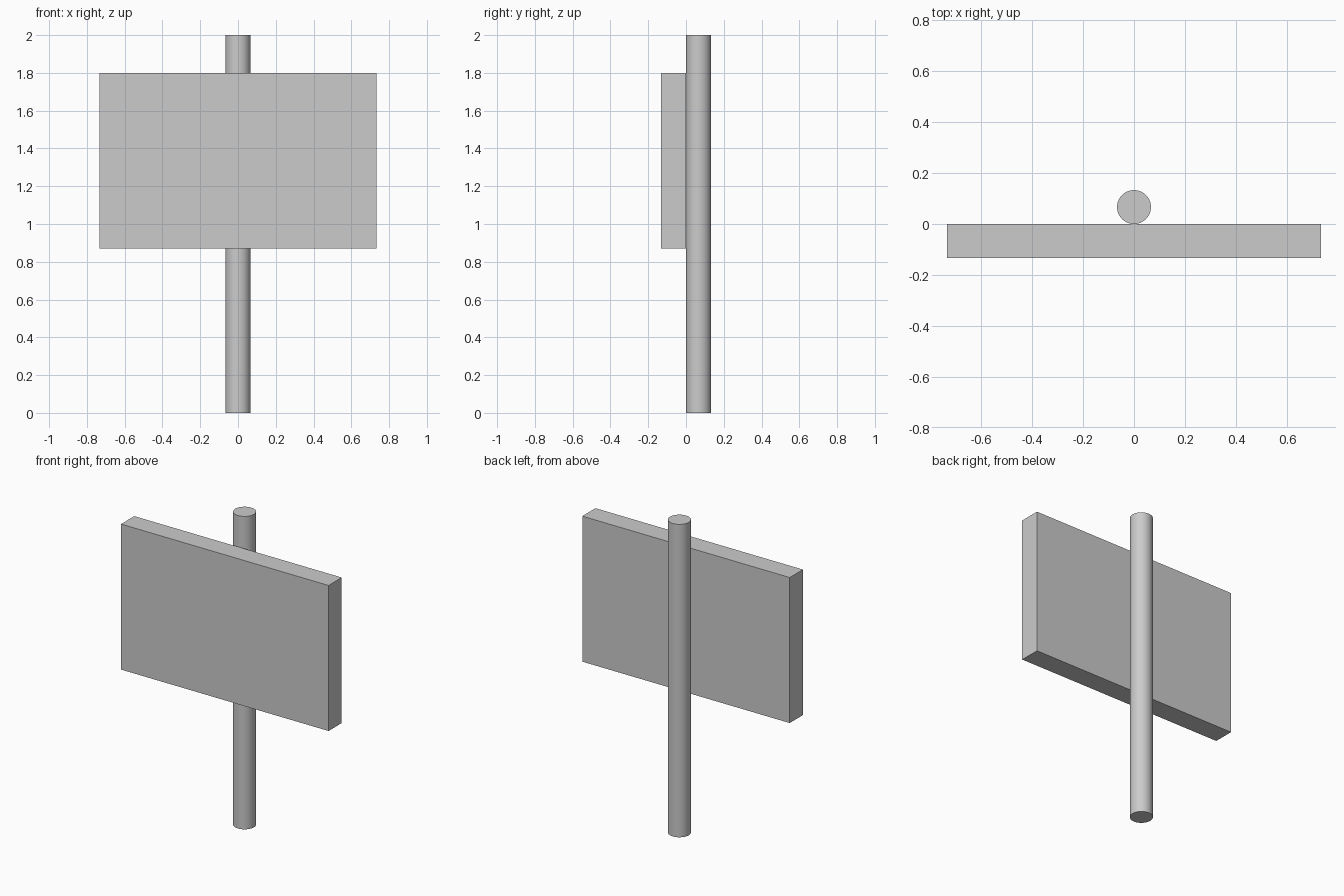
import bpy

if "Cube" in bpy.data.objects:
    bpy.data.objects.remove(bpy.data.objects["Cube"])

grey = bpy.data.materials.new("plain_grey")
grey.diffuse_color = (0.6, 0.6, 0.6, 1)
grey.use_nodes = True
grey.node_tree.nodes["Principled BSDF"].inputs["Base Color"].default_value = grey.diffuse_color

THICK = 0.133  # pole diameter and board depth

# Round pole, touching the back of the board
bpy.ops.mesh.primitive_cylinder_add(vertices=64, radius=THICK / 2, depth=2,
                                    location=(0, THICK / 2, 1))
pole = bpy.context.object
pole.name = "pole"
pole.data.materials.append(grey)
bpy.ops.object.shade_smooth_by_angle()

# Flat sign board in front of the pole
bottom, top = 0.87, 1.80
bpy.ops.mesh.primitive_cube_add(size=1, location=(0, -THICK / 2, (bottom + top) / 2))
board = bpy.context.object
board.name = "sign_board"
board.scale = (1.467, THICK, top - bottom)
bpy.ops.object.transform_apply(location=False, rotation=False, scale=True)
board.data.materials.append(grey)
